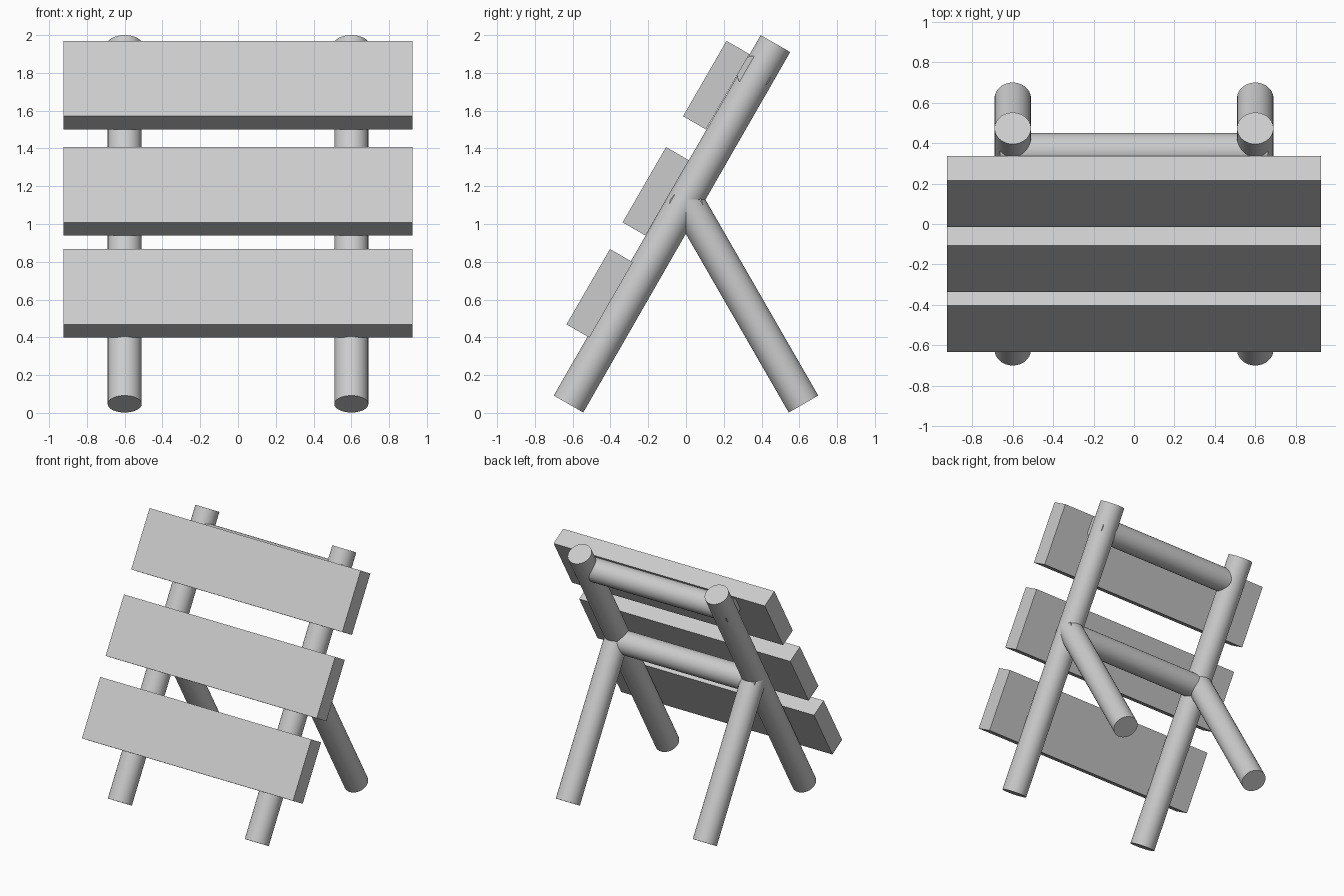
import bpy
import math
from mathutils import Vector

if "Cube" in bpy.data.objects:
    bpy.data.objects.remove(bpy.data.objects["Cube"])

TILT = math.radians(30)
R = 0.09


def rod(name, a, b, radius=R):
    """Smooth round pole running from a to b."""
    a, b = Vector(a), Vector(b)
    d = b - a
    bpy.ops.mesh.primitive_cylinder_add(vertices=48, radius=radius, depth=d.length,
                                        location=(a + b) / 2)
    ob = bpy.context.object
    ob.name = name
    ob.rotation_euler = d.to_track_quat('Z', 'Y').to_euler()
    bpy.ops.object.shade_smooth_by_angle(angle=math.radians(40))
    return ob


def plank(name, y, z):
    """Flat board leaning back with the front poles."""
    bpy.ops.mesh.primitive_cube_add(size=1, location=(0, y, z))
    ob = bpy.context.object
    ob.name = name
    ob.scale = (1.85, 0.14, 0.46)
    ob.rotation_euler = (-TILT, 0, 0)
    return ob


# Leaning front poles and rear props, one pair per side
for side, x in (("left", -0.6), ("right", 0.6)):
    rod(f"front_pole_{side}", (x, -0.622, 0.047), (x, 0.4735, 1.955))
    rod(f"rear_prop_{side}", (x, 0.622, 0.047), (x, 0, 1.127))

# Crossbars joining the two sides
rod("upper_crossbar", (-0.663, 0.36, 1.80), (0.663, 0.36, 1.80))
rod("middle_crossbar", (-0.663, 0, 1.09), (0.663, 0, 1.09))

# Three boards on the front
plank("top_plank", 0.16, 1.735)
plank("middle_plank", -0.16, 1.173)
plank("bottom_plank", -0.457, 0.633)
